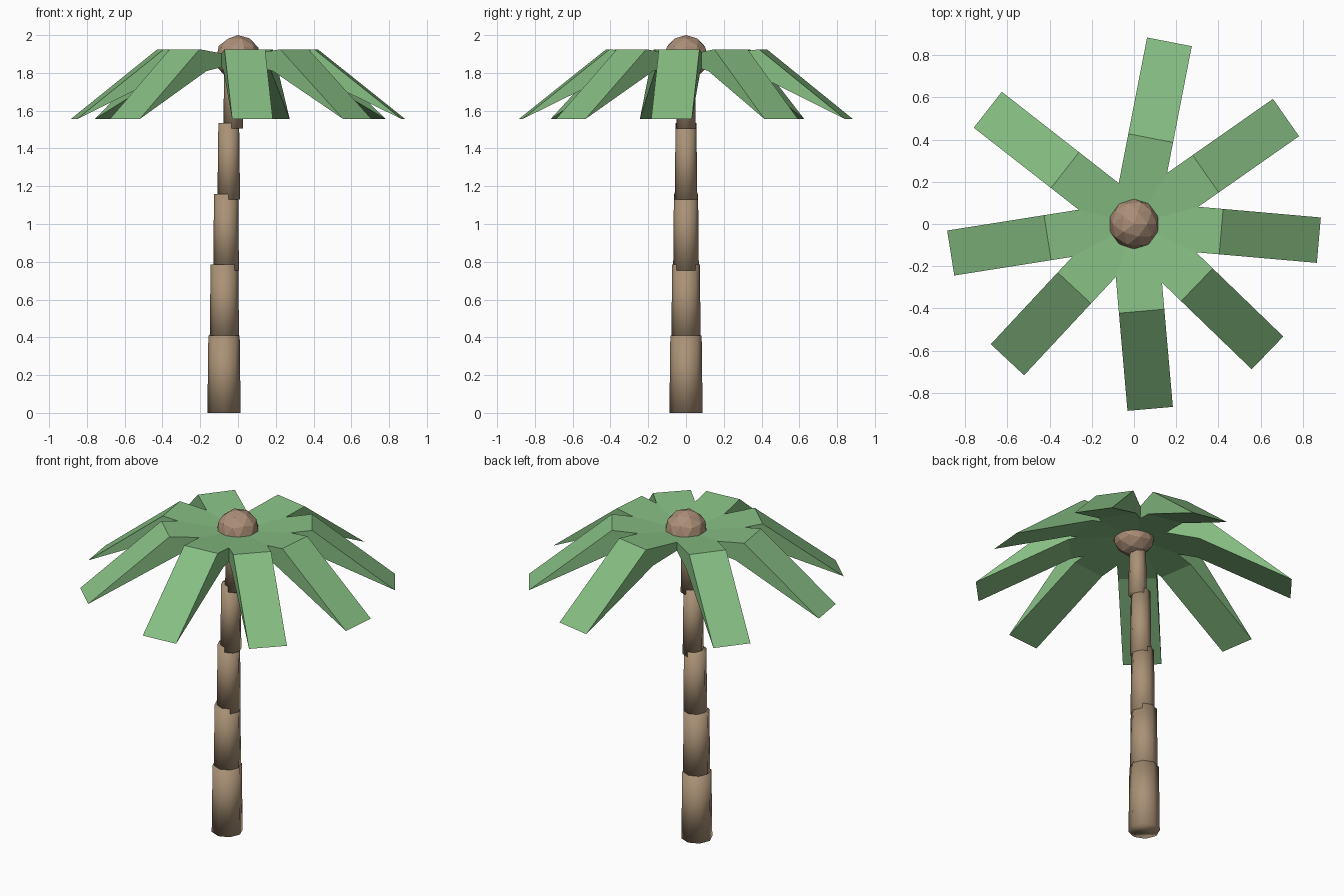
import bpy, bmesh
from math import radians
from mathutils import Matrix

if "Cube" in bpy.data.objects:
    bpy.data.objects.remove(bpy.data.objects["Cube"], do_unlink=True)


def make_material(name, rgb):
    mat = bpy.data.materials.new(name)
    mat.use_nodes = True
    mat.diffuse_color = (*rgb, 1)
    mat.node_tree.nodes["Principled BSDF"].inputs["Base Color"].default_value = (*rgb, 1)
    return mat


def make_object(name, bm, mat, smooth=False):
    bmesh.ops.recalc_face_normals(bm, faces=bm.faces)
    for face in bm.faces:
        face.smooth = smooth
    mesh = bpy.data.meshes.new(name)
    bm.to_mesh(mesh)
    bm.free()
    mesh.materials.append(mat)
    obj = bpy.data.objects.new(name, mesh)
    bpy.context.collection.objects.link(obj)
    return obj


leaf_green = make_material("leaf green", (0.24, 0.515, 0.225))
bark_tan = make_material("bark tan", (0.40, 0.285, 0.18))
crown_brown = make_material("crown brown", (0.41, 0.275, 0.19))

# Trunk: stacked tapering segments that lean towards the crown
segments = [  # centre x, bottom z, top z, bottom radius, top radius
    (-0.074, 0.0, 0.41, 0.088, 0.083),
    (-0.072, 0.38, 0.785, 0.078, 0.073),
    (-0.063, 0.755, 1.16, 0.068, 0.064),
    (-0.049, 1.13, 1.535, 0.060, 0.055),
    (-0.026, 1.505, 1.88, 0.052, 0.046),
]
for i, (x, low, high, r_low, r_high) in enumerate(segments):
    bm = bmesh.new()
    bmesh.ops.create_cone(bm, cap_ends=True, segments=8, radius1=r_low,
                          radius2=r_high, depth=high - low)
    bmesh.ops.translate(bm, verts=bm.verts, vec=(x, 0, (low + high) / 2))
    make_object(f"trunk_segment_{i + 1}", bm, bark_tan, smooth=True)

# Crown: faceted ball at the top of the trunk
bm = bmesh.new()
bmesh.ops.create_icosphere(bm, subdivisions=2, radius=0.12)
bmesh.ops.translate(bm, verts=bm.verts, vec=(0, 0, 1.88))
make_object("crown_ball", bm, crown_brown)

# Leaves: a bent wedge profile given width and turned about the trunk
leaf_profile = [(0, 1.873), (0.415, 1.925), (0.88, 1.555), (0.36, 1.81)]
half_width = 0.108
for i, angle in enumerate((35, 79, 142, 189, 227, 275, 316, 355)):
    bm = bmesh.new()
    side = bm.faces.new([bm.verts.new((r, -half_width, z)) for r, z in leaf_profile])
    extruded = bmesh.ops.extrude_face_region(bm, geom=[side], use_keep_orig=True)
    moved = [v for v in extruded["geom"] if isinstance(v, bmesh.types.BMVert)]
    bmesh.ops.translate(bm, verts=moved, vec=(0, 2 * half_width, 0))
    bm.transform(Matrix.Rotation(radians(angle), 4, "Z"))
    make_object(f"leaf_{i + 1}", bm, leaf_green)
